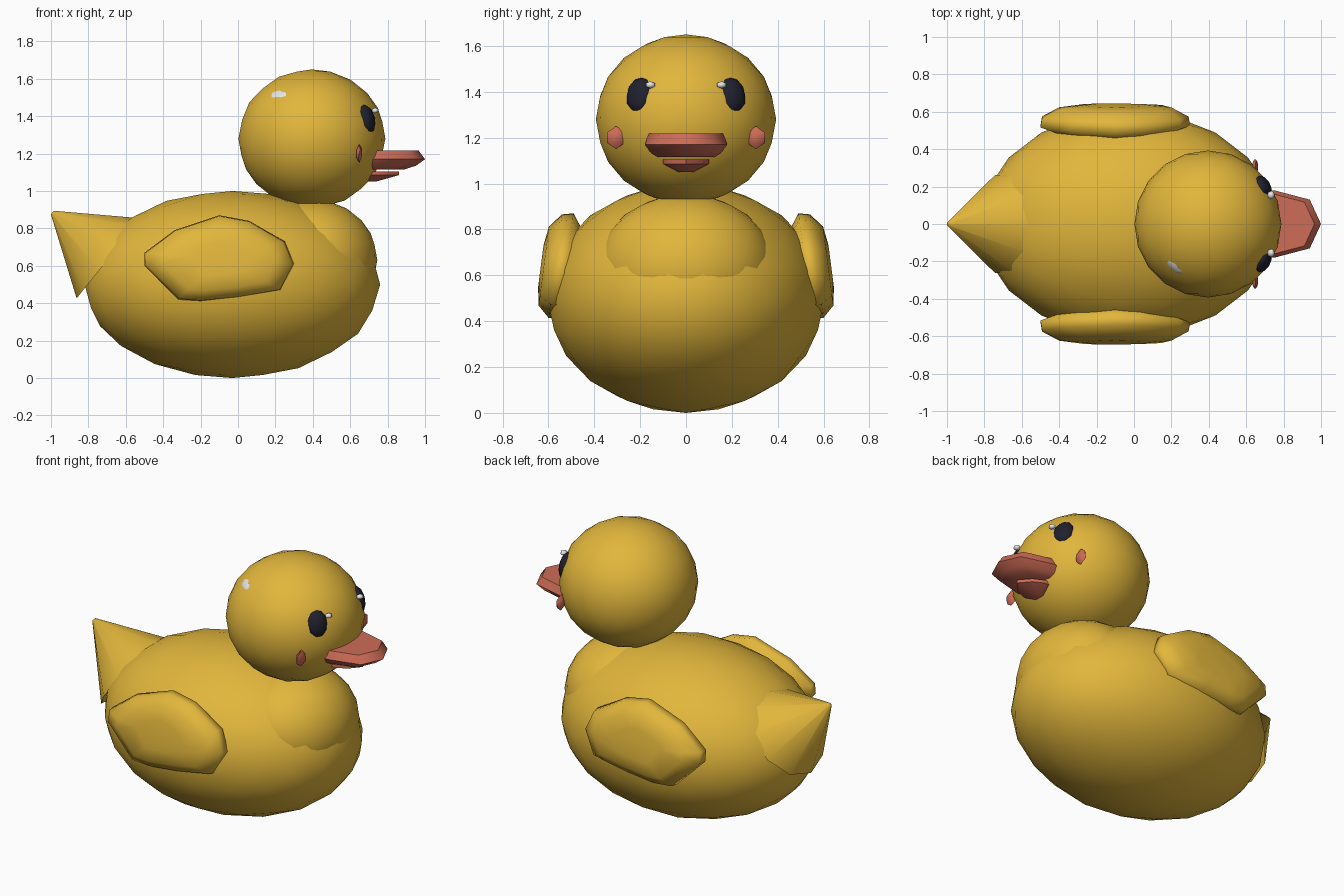
import bpy, bmesh, math
from mathutils import Matrix, Vector

if "Cube" in bpy.data.objects:
    bpy.data.objects.remove(bpy.data.objects["Cube"])


def material(name, rgb):
    m = bpy.data.materials.new(name)
    m.diffuse_color = (*rgb, 1)
    m.use_nodes = True
    m.node_tree.nodes["Principled BSDF"].inputs["Base Color"].default_value = m.diffuse_color
    return m


yellow = material("warm yellow", (0.76, 0.47, 0.045))
coral = material("coral red", (0.62, 0.15, 0.095))
black = material("eye black", (0.014, 0.015, 0.026))
white = material("shine white", (0.82, 0.82, 0.82))


def finish(bm, name, mat, mirror=False, angle=60):
    """Turn a bmesh into a smooth shaded object, mirrored across y if asked."""
    bmesh.ops.recalc_face_normals(bm, faces=bm.faces)
    me = bpy.data.meshes.new(name)
    bm.to_mesh(me)
    bm.free()
    ob = bpy.data.objects.new(name, me)
    bpy.context.collection.objects.link(ob)
    me.materials.append(mat)
    bpy.ops.object.select_all(action='DESELECT')
    ob.select_set(True)
    bpy.context.view_layer.objects.active = ob
    bpy.ops.object.shade_smooth_by_angle(angle=math.radians(angle))
    if mirror:
        mod = ob.modifiers.new("mirror", 'MIRROR')
        mod.use_axis = (False, True, False)
    return ob


def blob(name, mat, centre, radii, detail=3, turn=None, mirror=False):
    """Ellipsoid from an icosphere."""
    bm = bmesh.new()
    mtx = Matrix.Translation(centre) @ (turn or Matrix()) @ Matrix.Diagonal((*radii, 1))
    bmesh.ops.create_icosphere(bm, subdivisions=detail, radius=1, matrix=mtx)
    return finish(bm, name, mat, mirror, 80)


def loft(name, mat, rings, mirror=False, angle=50):
    """Skin a closed solid through rings of equal point count."""
    bm = bmesh.new()
    loops = [[bm.verts.new(p) for p in ring] for ring in rings]
    for a, b in zip(loops, loops[1:]):
        for i in range(len(a)):
            j = (i + 1) % len(a)
            bm.faces.new((a[i], a[j], b[j], b[i]))
    bm.faces.new(loops[0])
    bm.faces.new(loops[-1])
    return finish(bm, name, mat, mirror, angle)


# Body, chest and head
blob("body", yellow, (-0.03, 0, 0.5), (0.79, 0.605, 0.5))
blob("chest", yellow, (0.40, 0, 0.63), (0.345, 0.385, 0.325))
blob("head", yellow, (0.395, 0, 1.28), (0.393, 0.393, 0.37))

# Tail: upturned cone
base, tip = Vector((-0.69, 0, 0.64)), Vector((-0.993, 0, 0.885))
axis = tip - base
bm = bmesh.new()
bmesh.ops.create_cone(
    bm, cap_ends=True, segments=10, radius1=0.275, radius2=0.012, depth=axis.length,
    matrix=Matrix.Translation((base + tip) / 2) @ axis.to_track_quat('Z', 'Y').to_matrix().to_4x4())
finish(bm, "tail", yellow)

# Wings: rounded side outline, leaning in towards the top
side = [(-0.50, 0.60), (-0.50, 0.67), (-0.34, 0.79), (-0.10, 0.87), (0.06, 0.84), (0.25, 0.73),
        (0.30, 0.61), (0.23, 0.47), (0.0, 0.43), (-0.20, 0.41), (-0.32, 0.42)]
rings = []
for off, s in ((-0.085, 0.6), (-0.025, 1), (0.025, 0.98), (0.075, 0.75), (0.088, 0.4)):
    rings.append([(-0.1 + (x + 0.1) * s,
                   0.545 + off - 0.13 * (z - 0.64) * s,
                   0.64 + (z - 0.64) * s) for x, z in side])
loft("wing", yellow, rings, mirror=True, angle=80)


# Beak: two lofted halves
def beak(name, half, layers, pivot):
    outline = half + [(x, -y) for x, y in reversed(half) if y > 0]
    loft(name, coral, [[(pivot + (x - pivot) * s, y * s, z) for x, y in outline]
                       for z, s in layers])


beak("upper_beak", [(0.60, 0.18), (0.75, 0.18), (0.94, 0.13), (1.0, 0)],
     ((1.115, 0.68), (1.135, 0.86), (1.17, 1), (1.217, 0.9)), 0.65)
beak("lower_beak", [(0.62, 0.105), (0.74, 0.105), (0.81, 0.07), (0.87, 0)],
     ((1.05, 0.3), (1.085, 0.95), (1.105, 0.95)), 0.68)

# Face details
eye_turn = Matrix.Rotation(math.radians(32), 4, 'Z') @ Matrix.Rotation(math.radians(-15), 4, 'Y')
blob("eye", black, (0.688, 0.203, 1.385), (0.036, 0.062, 0.08), 2, eye_turn, True)
blob("eye_shine", white, (0.733, 0.155, 1.43), (0.021, 0.024, 0.016), 1, None, True)
blob("cheek", coral, (0.648, 0.305, 1.2), (0.018, 0.046, 0.05), 1, None, True)

# Pale glint on the back of the head
normal = Vector((-0.175 / 0.154, -0.215 / 0.154, 0.23 / 0.137))
glint_turn = normal.to_track_quat('Z', 'X').to_matrix().to_4x4()
blob("head_glint", white, (0.222, -0.218, 1.508), (0.05, 0.078, 0.022), 2, glint_turn)
